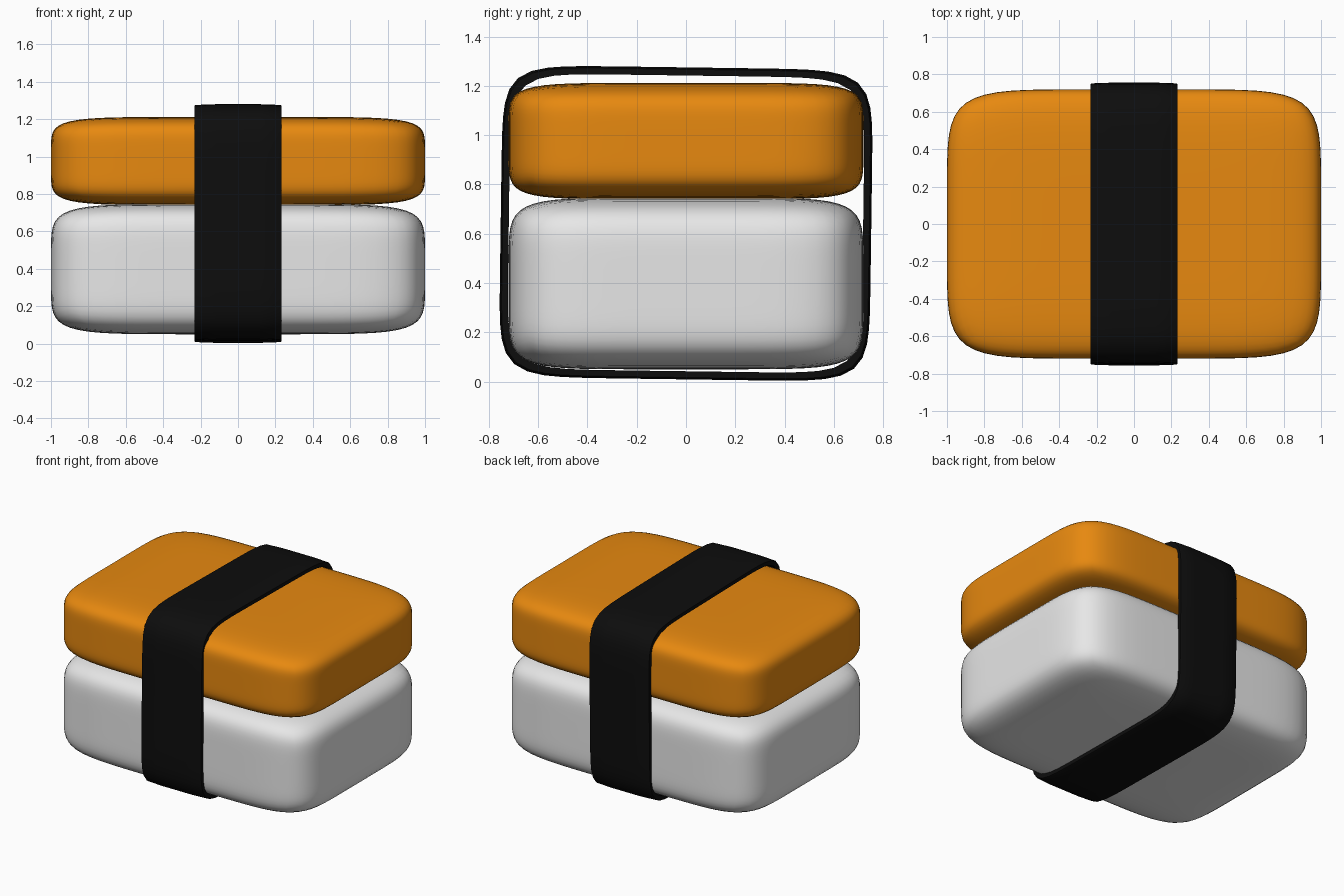
import bpy, bmesh, math
from mathutils import Vector

if "Cube" in bpy.data.objects:
    bpy.data.objects.remove(bpy.data.objects["Cube"])


def material(name, rgb):
    m = bpy.data.materials.new(name)
    m.diffuse_color = (*rgb, 1)
    m.use_nodes = True
    m.node_tree.nodes["Principled BSDF"].inputs["Base Color"].default_value = m.diffuse_color
    return m


def finish(bm, name, mat):
    bmesh.ops.recalc_face_normals(bm, faces=bm.faces)
    me = bpy.data.meshes.new(name)
    bm.to_mesh(me)
    bm.free()
    me.materials.append(mat)
    ob = bpy.data.objects.new(name, me)
    bpy.context.collection.objects.link(ob)
    for p in me.polygons:
        p.use_smooth = True
    return ob


def pillow_block(name, size, z, mat, n=6.5):
    """Soft rounded box: a gridded cube pushed onto a superellipsoid."""
    bm = bmesh.new()
    bmesh.ops.create_cube(bm, size=2)
    bmesh.ops.subdivide_edges(bm, edges=bm.edges[:], cuts=23, use_grid_fill=True)
    for v in bm.verts:
        r = sum(abs(c) ** n for c in v.co) ** (1 / n)
        v.co = Vector([c / r * s for c, s in zip(v.co, size)])
        v.co.z += z
    return finish(bm, name, mat)


def wrap_band(name, half_y, half_z, thick, half_w, z, mat, n=8, steps=96):
    """Closed strip with a rounded-box path and softly rounded edges."""
    bm = bmesh.new()
    t = thick
    # cross-section: (x, depth below the outer surface)
    section = [(-half_w, t), (-half_w, 0.009), (-half_w + 0.006, 0.005), (-half_w / 2, 0.001),
               (half_w / 2, 0.001), (half_w - 0.006, 0.005), (half_w, 0.009), (half_w, t)]
    rings = []
    for i in range(steps):
        a = 2 * math.pi * i / steps
        c, s = math.cos(a), math.sin(a)
        r = (abs(c) ** n + abs(s) ** n) ** (-1 / n)
        ring = [bm.verts.new((x, c * r * (half_y - d), s * r * (half_z - d)))
                for x, d in section]
        rings.append(ring)
    k = len(section)
    for i in range(steps):
        p, q = rings[i], rings[(i + 1) % steps]
        for j in range(k):
            bm.faces.new((p[j], p[(j + 1) % k], q[(j + 1) % k], q[j]))
    ob = finish(bm, name, mat)
    ob.location.z = z
    return ob


white = material("rice white", (0.8, 0.8, 0.8))
orange = material("topping orange", (0.8, 0.25, 0.005))
black = material("seaweed black", (0.004, 0.004, 0.004))

# Rice base and topping slab
pillow_block("rice_block", (1.0, 0.72, 0.348), 0.398, white)
pillow_block("topping_slab", (1.0, 0.72, 0.236), 0.976, orange)

# Seaweed band, tilted very slightly
band = wrap_band("seaweed_band", 0.753, 0.634, 0.034, 0.233, 0.642, black)
band.rotation_euler.x = math.radians(-0.8)
bpy.ops.object.select_all(action='DESELECT')
band.select_set(True)
bpy.context.view_layer.objects.active = band
bpy.ops.object.shade_smooth_by_angle(angle=math.radians(40))
